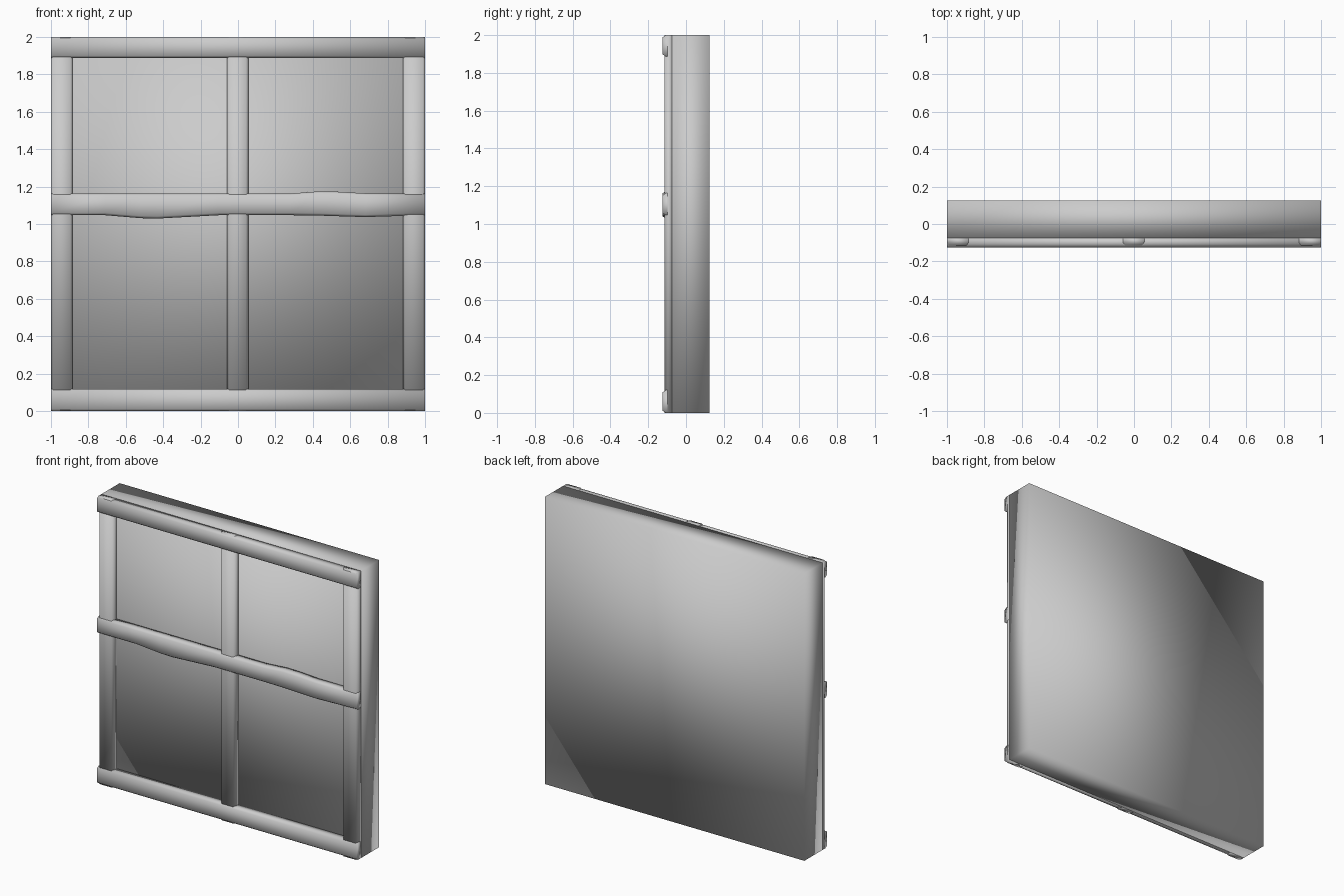
import bpy

if "Cube" in bpy.data.objects:
    bpy.data.objects.remove(bpy.data.objects["Cube"])

BACK = -0.075


def mesh_object(name, verts, faces):
    mesh = bpy.data.meshes.new(name)
    mesh.from_pydata(verts, [], faces)
    mesh.polygons.foreach_set("use_smooth", [True] * len(faces))
    mesh.update()
    obj = bpy.data.objects.new(name, mesh)
    bpy.context.collection.objects.link(obj)
    return obj


def timber(name, sections, front, vertical=False):
    """Sweep a flat-backed, eased-edge profile through (position, low, high) sections."""
    verts, faces = [], []
    for t, lo, hi in sections:
        ring = [(BACK, lo), (BACK, hi), (front + 0.018, hi), (front, hi - 0.012),
                (front, lo + 0.012), (front + 0.018, lo)]
        verts += [(w, y, t) if vertical else (t, y, w) for y, w in ring]
    for s in range(len(sections) - 1):
        for i in range(6):
            a, b = s * 6 + i, s * 6 + (i + 1) % 6
            face = (a, b, b + 6, a + 6)
            faces.append(face if vertical else face[::-1])
    last = len(verts) - 6
    caps = [tuple(range(5, -1, -1)), tuple(range(last, last + 6))]
    faces += caps if vertical else [c[::-1] for c in caps]
    obj = mesh_object(name, verts, faces)
    # consistent outward normals
    import bmesh
    bm = bmesh.new()
    bm.from_mesh(obj.data)
    bmesh.ops.recalc_face_normals(bm, faces=bm.faces)
    bm.to_mesh(obj.data)
    bm.free()
    return obj


# plaster wall panel
bpy.ops.mesh.primitive_cube_add(size=1, location=(0, 0.025, 1))
wall = bpy.context.object
wall.name = "wall_panel"
wall.scale = (2, 0.2, 2)
bpy.ops.object.transform_apply(location=False, rotation=False, scale=True)
bpy.ops.object.shade_smooth()

# upright posts
for name, lo, hi in (("left_post", -1, -0.883), ("middle_post", -0.06, 0.055),
                     ("right_post", 0.88, 1)):
    timber(name, [(0, lo, hi), (2, lo, hi)], -0.115, vertical=True)

# straight top and bottom rails
timber("bottom_rail", [(-1, 0, 0.12), (1, 0, 0.12)], -0.125)
timber("top_rail", [(-1, 1.887, 2), (1, 1.887, 2)], -0.125)

# uneven middle rail
timber("middle_rail", [(-1, 1.047, 1.163), (-0.71, 1.047, 1.163), (-0.52, 1.031, 1.163),
                       (-0.43, 1.029, 1.163), (-0.1, 1.047, 1.163), (0.28, 1.047, 1.163),
                       (0.43, 1.045, 1.174), (0.52, 1.042, 1.173), (0.68, 1.037, 1.164),
                       (1, 1.047, 1.163)], -0.125)
